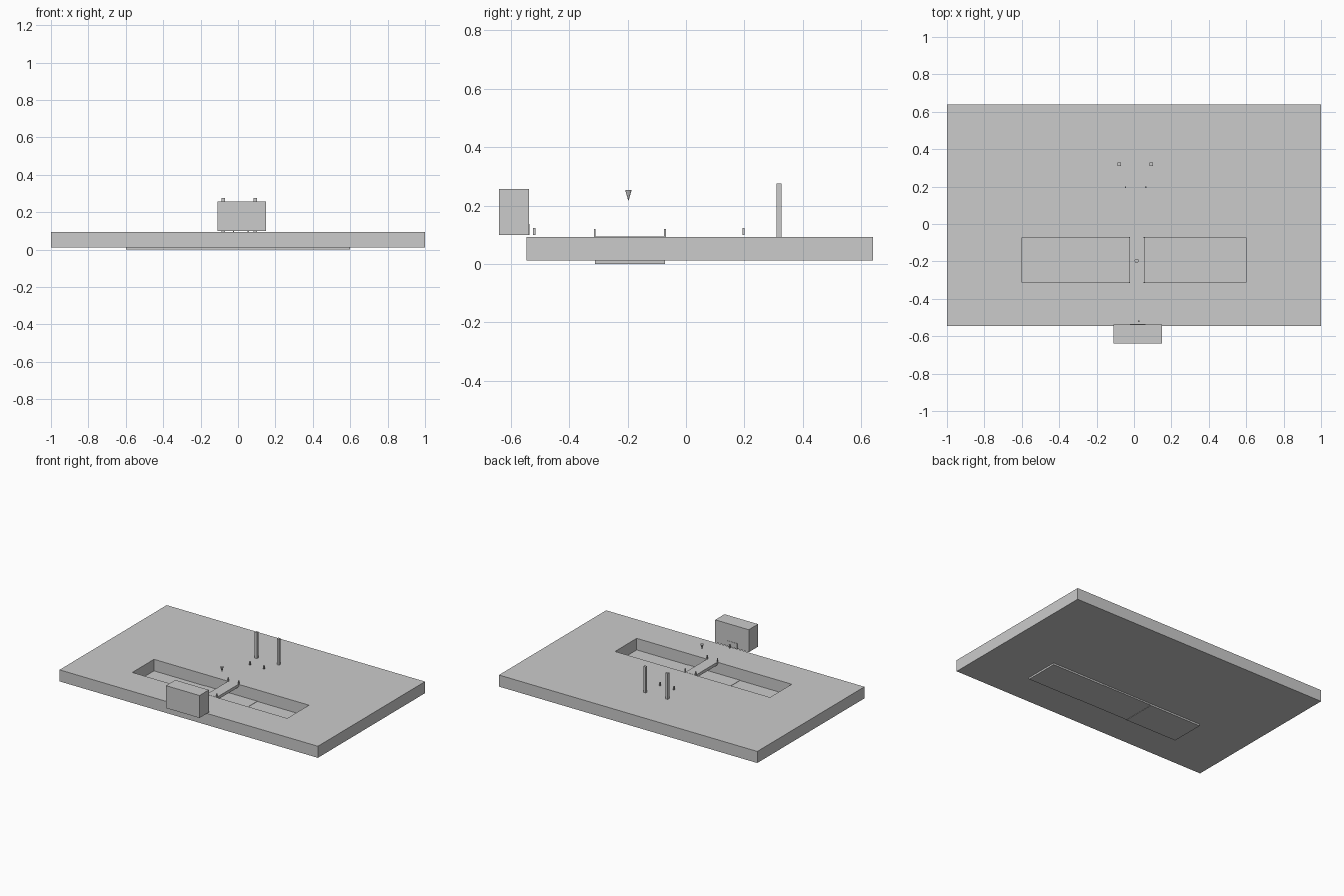
import bpy
import bmesh

cube = bpy.data.objects.get("Cube")
if cube:
    bpy.data.objects.remove(cube, do_unlink=True)

grey = bpy.data.materials.new("plain grey")
grey.use_nodes = True
colour = (0.6, 0.6, 0.6, 1)
grey.diffuse_color = colour
grey.node_tree.nodes["Principled BSDF"].inputs["Base Color"].default_value = colour


def finish(name, bm):
    bmesh.ops.recalc_face_normals(bm, faces=bm.faces)
    mesh = bpy.data.meshes.new(name)
    bm.to_mesh(mesh)
    bm.free()
    mesh.materials.append(grey)
    obj = bpy.data.objects.new(name, mesh)
    bpy.context.collection.objects.link(obj)
    return obj


def box(name, x, y, z):
    """Box from (low, high) ranges."""
    bm = bmesh.new()
    bmesh.ops.create_cube(bm, size=1)
    for v in bm.verts:
        v.co = [r[0] if c < 0 else r[1] for c, r in zip(v.co, (x, y, z))]
    return finish(name, bm)


def post(name, x, y, w, d, z):
    return box(name, (x - w / 2, x + w / 2), (y - d / 2, y + d / 2), z)


TOP = 0.093
BASE = 0.012
CHANNEL_X = (-0.6, 0.6)
CHANNEL_Y = (-0.312, -0.072)

# Ground slab: a grid of faces with the channel left open, then extruded
bm = bmesh.new()
xs = (-1, *CHANNEL_X, 1)
ys = (-0.545, *CHANNEL_Y, 0.64)
grid = [[bm.verts.new((x, y, BASE)) for x in xs] for y in ys]
for j in range(3):
    for i in range(3):
        if (i, j) != (1, 1):
            bm.faces.new((grid[j][i], grid[j][i + 1], grid[j + 1][i + 1], grid[j + 1][i]))
ext = bmesh.ops.extrude_face_region(bm, geom=bm.faces[:], use_keep_orig=True)
for v in ext["geom"]:
    if isinstance(v, bmesh.types.BMVert):
        v.co.z = TOP
bmesh.ops.dissolve_limit(bm, angle_limit=0.01, verts=bm.verts, edges=bm.edges)
finish("ground_slab", bm)

# Channel floor in three lengths, the middle one slightly raised
box("channel_floor_right", (-0.6, -0.2), CHANNEL_Y, (0, BASE))
box("channel_floor_middle", (-0.2, 0.2), CHANNEL_Y, (0.002, BASE + 0.002))
box("channel_floor_left", (0.2, 0.6), CHANNEL_Y, (0, BASE))

# Bridge with corner posts
BRIDGE_X = (-0.025, 0.055)
box("bridge_deck", BRIDGE_X, CHANNEL_Y, (0.074, TOP + 0.001))
for x in BRIDGE_X:
    for y in CHANNEL_Y:
        post("bridge_post", x, y, 0.006, 0.006, (0.08, 0.12))

# House with a door on its back face
box("house", (-0.11, 0.15), (-0.64, -0.537), (0.1, 0.257))
box("house_door", (-0.022, 0.062), (-0.537, -0.535), (0.1, 0.137))

# Tall gate pillars
for x in (-0.079, 0.092):
    post("gate_pillar", x, 0.319, 0.018, 0.017, (TOP, 0.275))

# Small standing figures
for x, y in ((-0.045, 0.197), (0.063, 0.197), (0.025, -0.519)):
    post("figure", x, y, 0.007, 0.008, (0.1, 0.124))

# Floating marker cone pointing down
bm = bmesh.new()
bmesh.ops.create_cone(bm, cap_ends=True, segments=16, radius1=0, radius2=0.011, depth=0.038)
bmesh.ops.remove_doubles(bm, verts=bm.verts, dist=0.0001)
marker = finish("marker_cone", bm)
marker.location = (0.014, -0.197, 0.234)
